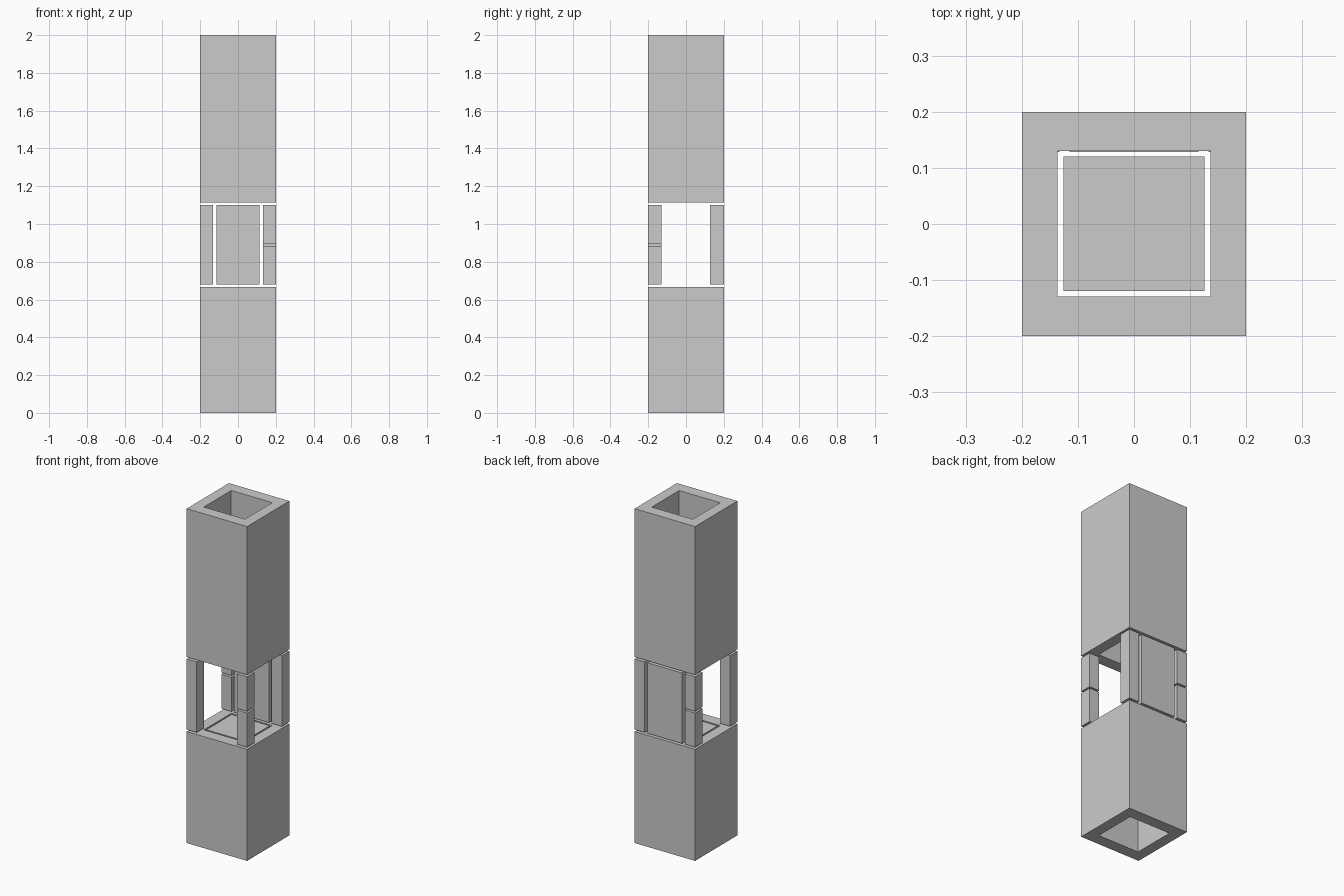
import bpy, bmesh

if "Cube" in bpy.data.objects:
    bpy.data.objects.remove(bpy.data.objects["Cube"])

R = 0.2                                   # half outer width
HX0, HX1, HY0, HY1 = -0.136, 0.136, -0.129, 0.13   # shaft opening


def finish(name, bm):
    bmesh.ops.recalc_face_normals(bm, faces=bm.faces)
    me = bpy.data.meshes.new(name)
    bm.to_mesh(me)
    bm.free()
    ob = bpy.data.objects.new(name, me)
    bpy.context.collection.objects.link(ob)
    return ob


def rect(bm, x0, x1, y0, y1, z):
    return [bm.verts.new((x, y, z)) for x, y in ((x0, y0), (x1, y0), (x1, y1), (x0, y1))]


def bridge(bm, a, b):
    for i in range(4):
        j = (i + 1) % 4
        bm.faces.new((a[i], a[j], b[j], b[i]))


def box(name, x0, x1, y0, y1, z0, z1):
    bm = bmesh.new()
    low, high = rect(bm, x0, x1, y0, y1, z0), rect(bm, x0, x1, y0, y1, z1)
    bridge(bm, low, high)
    bm.faces.new(low)
    bm.faces.new(high)
    return finish(name, bm)


def tube(name, z0, z1):
    bm = bmesh.new()
    hole = (HX0, HX1, HY0, HY1)
    loops = [rect(bm, -R, R, -R, R, z0), rect(bm, -R, R, -R, R, z1),
             rect(bm, *hole, z1), rect(bm, *hole, z0)]
    for i in range(4):
        bridge(bm, loops[i], loops[(i + 1) % 4])
    return finish(name, bm)


# hollow shafts below and above the opening
tube("lower_shaft", 0.0, 0.667)
tube("upper_shaft", 1.113, 2.0)

# floor slab sitting in the mouth of the lower shaft
box("floor_slab", -0.126, 0.126, -0.119, 0.12, 0.607, 0.667)

# corner posts, two of them split in half on opposite corners
Z0, Z1 = 0.679, 1.101
FULL, SPLIT = [(Z0, Z1)], [(Z0, 0.884), (0.894, Z1)]
LEFT, RIGHT = (-R, -0.133), (0.133, R)
FRONT, BACK = (-R, -0.13), (0.128, R)
for name, xs, ys, parts in (("front_left_post", LEFT, FRONT, FULL),
                            ("front_right_post", RIGHT, FRONT, SPLIT),
                            ("back_left_post", LEFT, BACK, SPLIT),
                            ("back_right_post", RIGHT, BACK, FULL)):
    for i, zs in enumerate(parts):
        box(f"{name}_{i + 1}", *xs, *ys, *zs)

# closed rear panel
box("back_panel", -0.115, 0.115, *BACK, Z0, Z1)
